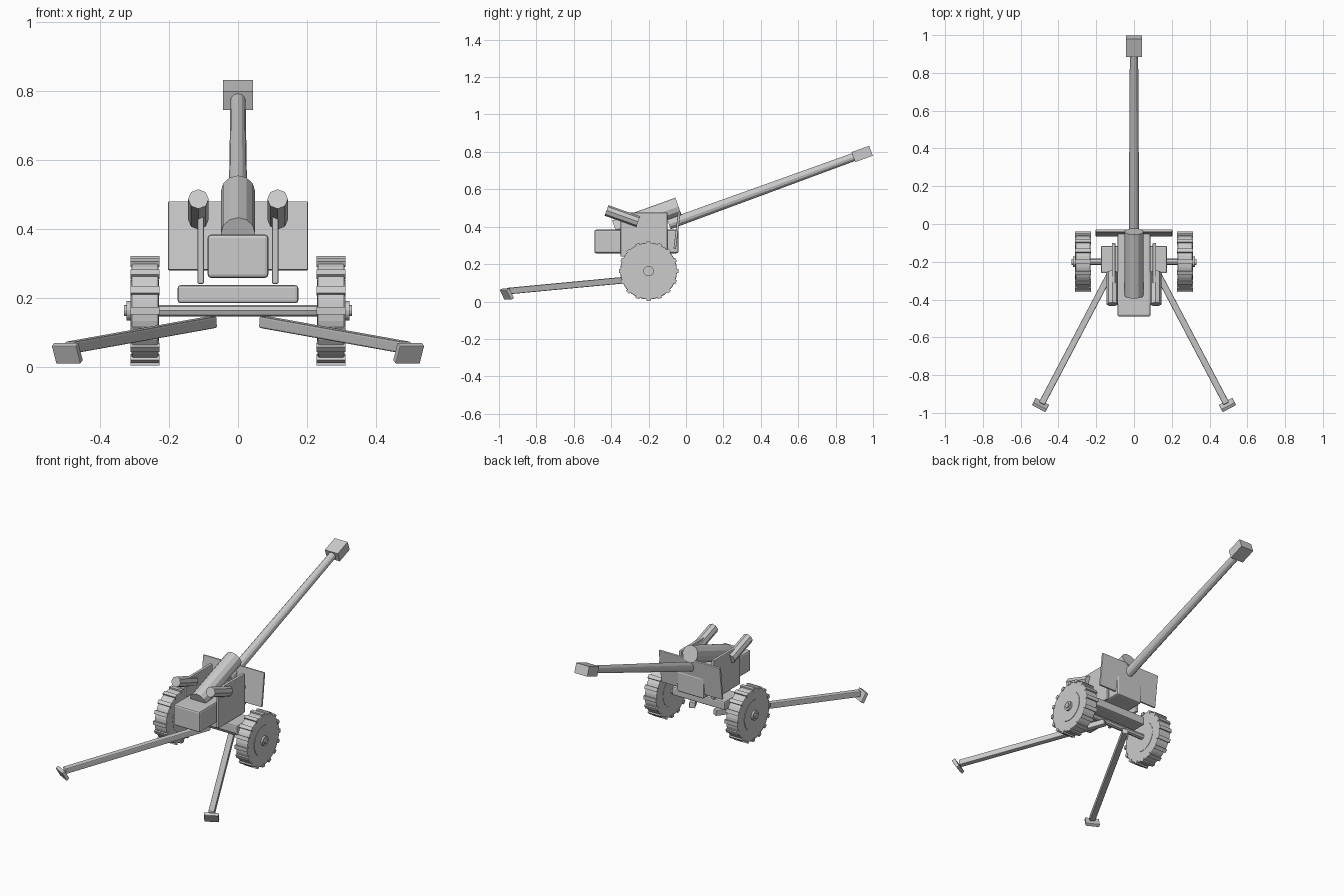
import bpy, bmesh, math
from mathutils import Matrix, Vector

if "Cube" in bpy.data.objects:
    bpy.data.objects.remove(bpy.data.objects["Cube"])

ELEV = math.radians(20)


def finish(name, bm, matrix=Matrix(), bevel=0.0):
    mesh = bpy.data.meshes.new(name)
    bmesh.ops.recalc_face_normals(bm, faces=bm.faces)
    bm.transform(matrix)
    bm.to_mesh(mesh)
    bm.free()
    ob = bpy.data.objects.new(name, mesh)
    bpy.context.collection.objects.link(ob)
    if bevel:
        mod = ob.modifiers.new("Bevel", 'BEVEL')
        mod.width = bevel
        mod.segments = 2
        mod.limit_method = 'ANGLE'
    return ob


def box(name, centre, size, rot=Matrix(), bevel=0.0):
    bm = bmesh.new()
    bmesh.ops.create_cube(bm, size=1)
    m = Matrix.Translation(centre) @ rot @ Matrix.Diagonal((*size, 1))
    return finish(name, bm, m, bevel)


def frame(x, y, z):
    """Rotation whose columns are the given axes."""
    return Matrix((x, y, z)).transposed().to_4x4()


def rod(name, a, b, r1, r2=None, sides=12, bevel=0.0):
    a, b = Vector(a), Vector(b)
    d = (b - a).normalized()
    side = d.cross(Vector((0, 0, 1))).normalized()
    up = side.cross(d)
    bm = bmesh.new()
    bmesh.ops.create_cone(bm, cap_ends=True, segments=sides, radius1=r1,
                          radius2=r1 if r2 is None else r2, depth=(b - a).length)
    # first vertex of the circle points up
    return finish(name, bm, Matrix.Translation((a + b) / 2) @ frame(up, d.cross(up), d), bevel)


# Carriage: cross beam, axle and receiver box
box("carriage_beam", (0, -0.188, 0.211), (0.35, 0.145, 0.052), bevel=0.008)
rod("axle", (-0.32, -0.2, 0.163), (0.32, -0.2, 0.163), 0.017, sides=8)
box("breech_box", (0, -0.265, 0.321), (0.176, 0.45, 0.126), bevel=0.01)

# Shield, leaning slightly forward
box("shield", (0, -0.048, 0.38), (0.406, 0.013, 0.2),
    Matrix.Rotation(math.radians(-7), 4, 'X'), bevel=0.003)

# Upper recoil cylinder, barrel and muzzle brake share one elevation
rod("upper_cradle", (0, -0.378, 0.386), (0, -0.04, 0.508), 0.05)
muzzle = Vector((0, 0.942, 0.789))
axis = Vector((0, math.cos(ELEV), math.sin(ELEV)))
rod("barrel", muzzle - axis * 1.10, muzzle - axis * 0.04, 0.028, 0.022)
box("muzzle_brake", muzzle, (0.086, 0.1, 0.057), Matrix.Rotation(ELEV, 4, 'X'))

for s, label in ((-1, "left"), (1, "right")):
    # Side plate and balancing cylinder
    box(f"{label}_side_plate", (s * 0.108, -0.225, 0.358), (0.018, 0.25, 0.235), bevel=0.004)
    rod(f"{label}_balance_cylinder", (s * 0.115, -0.425, 0.487),
        (s * 0.115, -0.256, 0.427), 0.03, sides=8)

    # Wheel: tyre, rim, hub and tread blocks
    c = Vector((s * 0.27, -0.2, 0.163))

    def disc(name, x0, x1, r, sides, bevel=0.0):
        rod(f"{label}_{name}", c + Vector((x0 * s, 0, 0)), c + Vector((x1 * s, 0, 0)),
            r, sides=sides, bevel=bevel)

    disc("tyre", -0.039, 0.039, 0.152, 32, 0.005)
    disc("rim", -0.041, 0.042, 0.09, 24)
    disc("hub", -0.03, 0.053, 0.028, 16)
    disc("hub_cap", 0.0, 0.06, 0.016, 12)
    bm = bmesh.new()
    for i in range(16):
        m = (Matrix.Rotation(math.tau * i / 16, 4, 'X')
             @ Matrix.Translation((0, 0, 0.15))
             @ Matrix.Diagonal((0.084, 0.022, 0.018, 1)))
        bmesh.ops.create_cube(bm, size=1, matrix=m)
    finish(f"{label}_tread", bm, Matrix.Translation(c))

    # Trail leg
    a, b = Vector((s * 0.075, -0.165, 0.13)), Vector((s * 0.488, -0.95, 0.056))
    d = (b - a).normalized()
    side = d.cross(Vector((0, 0, 1))).normalized()
    box(f"{label}_trail_leg", (a + b) / 2, (0.034, (b - a).length, 0.034),
        frame(side, d, side.cross(d)), bevel=0.005)

    # Spade at the end of the leg, top tilted outwards
    flat = Vector((d.x, d.y, 0)).normalized()
    side = flat.cross(Vector((0, 0, 1)))
    up = Vector((0, 0, 1)) * math.cos(0.5) + flat * math.sin(0.5)
    box(f"{label}_spade", (s * 0.495, -0.958, 0.04), (0.08, 0.02, 0.06),
        frame(side, up.cross(side), up), bevel=0.003)
